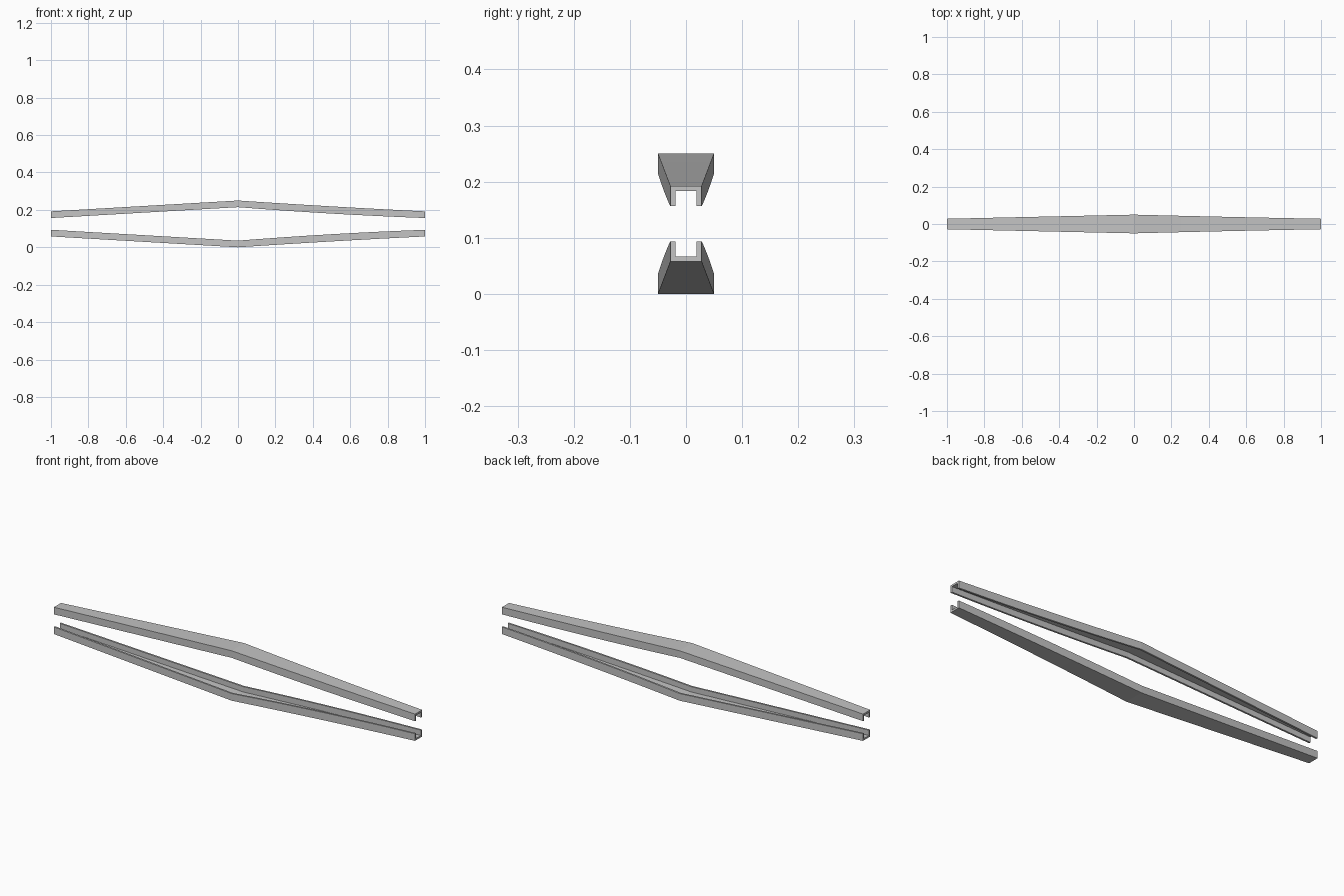
import bpy
import bmesh

cube = bpy.data.objects.get("Cube")
if cube:
    bpy.data.objects.remove(cube)

HEIGHT = 0.25
WALL = 0.009
DEPTH = 0.0355
STEPS = 8

grey = bpy.data.materials.new("plain_grey")
grey.use_nodes = True
colour = (0.55, 0.55, 0.55, 1)
grey.diffuse_color = colour
grey.node_tree.nodes["Principled BSDF"].inputs["Base Color"].default_value = colour


def channel_section(x):
    """U-shaped cross-section, open downwards, tapering towards the ends."""
    t = abs(x)
    bow = 4 * t * (1 - t) if x > 0 else 0
    s = t + 0.04 * bow
    half = 0.05 - 0.022 * s
    top = HEIGHT - 0.058 * s
    lip = top - DEPTH - 0.003 * bow
    inner = half - WALL
    right = [(half, top), (half, lip), (inner, lip), (inner, top - WALL)]
    left = [(-y, z) for y, z in reversed(right)]
    return right + left


def make_channel(name, flipped):
    bm = bmesh.new()
    rings = []
    for i in range(-STEPS, STEPS + 1):
        x = i / STEPS
        rings.append([bm.verts.new((x, y, HEIGHT - z if flipped else z))
                      for y, z in channel_section(x)])
    # Skin between neighbouring sections
    for a, b in zip(rings, rings[1:]):
        for j in range(len(a)):
            k = (j + 1) % len(a)
            bm.faces.new((a[j], a[k], b[k], b[j]))
    # End caps: right wall, web and left wall
    for r in (rings[0], rings[-1]):
        bm.faces.new((r[0], r[1], r[2], r[3]))
        bm.faces.new((r[0], r[3], r[4], r[7]))
        bm.faces.new((r[4], r[5], r[6], r[7]))
    bmesh.ops.recalc_face_normals(bm, faces=bm.faces)
    mesh = bpy.data.meshes.new(name)
    bm.to_mesh(mesh)
    bm.free()
    mesh.materials.append(grey)
    obj = bpy.data.objects.new(name, mesh)
    bpy.context.collection.objects.link(obj)


make_channel("upper_channel", False)
make_channel("lower_channel", True)
